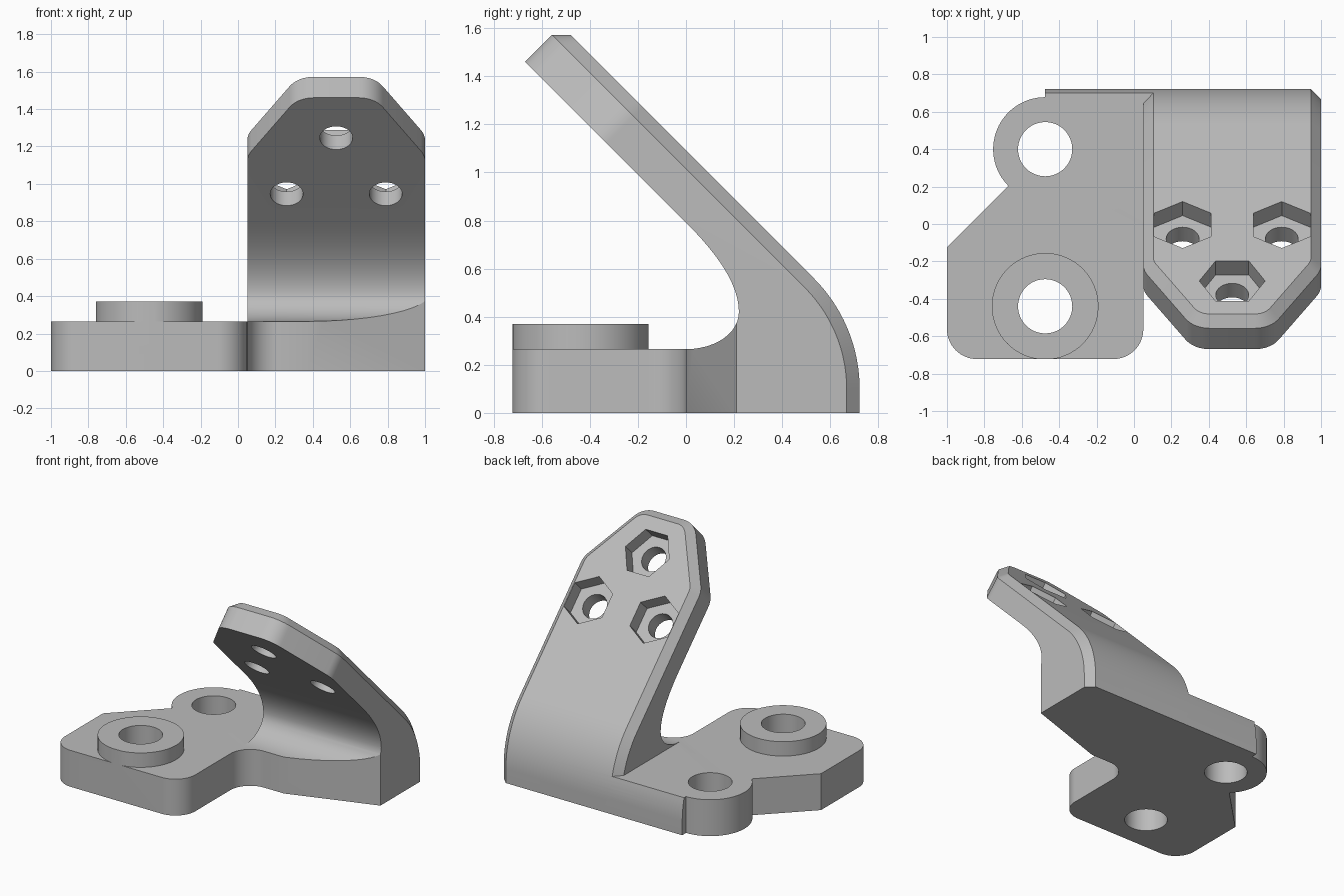
import bpy, bmesh, math
from mathutils import Vector
from mathutils.geometry import interpolate_bezier

if "Cube" in bpy.data.objects:
    bpy.data.objects.remove(bpy.data.objects["Cube"])

grey = bpy.data.materials.new("plain grey")
grey.use_nodes = True
grey.diffuse_color = (0.5, 0.5, 0.5, 1)
grey.node_tree.nodes["Principled BSDF"].inputs["Base Color"].default_value = (0.5, 0.5, 0.5, 1)

THICK = 0.265                      # base plate height
BACK = 0.722                       # rear limit; the front is mirrored
MID_X, HALF_W = 0.525, 0.475       # arm centre and half width
CHAMFER = 0.054
BEND_R, BEND_Y, BEND_Z = 0.65, BACK - 0.65, 0.10
UP = Vector((0, -1, 1)).normalized()
OUT = Vector((0, 1, 1)).normalized()
D_OUT = (BEND_Y + BEND_Z) / math.sqrt(2) + BEND_R
D_IN = D_OUT - 0.212
TIP_S = 1.506                      # arm tip distance along UP


def arc(cx, cy, r, a0, a1, n=16):
    angles = [math.radians(a0 + (a1 - a0) * i / n) for i in range(n + 1)]
    return [(cx + r * math.cos(a), cy + r * math.sin(a)) for a in angles]


def make_object(name, bm):
    bmesh.ops.recalc_face_normals(bm, faces=bm.faces)
    mesh = bpy.data.meshes.new(name)
    bm.to_mesh(mesh)
    bm.free()
    mesh.materials.append(grey)
    ob = bpy.data.objects.new(name, mesh)
    bpy.context.collection.objects.link(ob)
    return ob


def prism(name, points, place, lo, hi):
    """Closed prism: place(a, b, h) gives the position of a profile point."""
    bm = bmesh.new()
    rings = [[bm.verts.new(place(a, b, h)) for a, b in points] for h in (lo, hi)]
    for ring in rings:
        bm.faces.new(ring)
    for i in range(len(points)):
        bm.faces.new((rings[0][i - 1], rings[0][i], rings[1][i], rings[1][i - 1]))
    return make_object(name, bm)


def vertical(a, b, h):
    return (a, b, h)


def sideways(a, b, h):
    return (h, a, b)


def through_arm(a, b, h):
    return Vector((a, 0, 0)) + UP * b + OUT * h


def combine(target, other, operation):
    mod = target.modifiers.new("combine", 'BOOLEAN')
    mod.operation, mod.solver, mod.object = operation, 'EXACT', other
    bpy.ops.object.select_all(action='DESELECT')
    bpy.context.view_layer.objects.active = target
    target.select_set(True)
    bpy.ops.object.modifier_apply(modifier=mod.name)
    bpy.data.objects.remove(other)


# Base plate with rounded front corners, ear and inner fillet
outline = (arc(-0.84, 0.16 - BACK, 0.16, 180, 270)
           + arc(-0.11, 0.16 - BACK, 0.16, 270, 360)
           + arc(0.21, -0.16, 0.16, 180, 90)
           + [(0.21, 0.6), (-0.475, 0.6)]
           + arc(-0.475, 0.4, 0.278, 90, 225, 32)
           + [(-1, -0.125)])
body = prism("bracket_body", outline, vertical, 0, THICK)

# Raised boss, flush with the front of the plate
ring = [(x, max(y, -BACK)) for x, y in arc(-0.475, -0.44, 0.285, 0, 360, 64)[:-1]]
boss = prism("boss", ring, vertical, 0.1, 0.37)

# Rear lip, following the outer bend of the arm
lip_top = math.degrees(math.asin((THICK - BEND_Z) / BEND_R))
lip = prism("rear_lip", [(0.4, 0), (BACK, 0)] + arc(BEND_Y, BEND_Z, BEND_R, 0, lip_top, 6)
            + [(0.4, THICK)], sideways, -0.475, 0.2)

# Arm: stations of (half width, inner, middle, outer half width, outer)
stations = []
root = [Vector(p) for p in ((0, 0, THICK), (0, 0.12, THICK), (0, 0.22, 0.33), (0, 0.22, 0.42))]
upper = [Vector((0, 0.22, 0.42)), Vector((0, 0.22, 0.54)),
         UP * 0.39 + OUT * D_IN, UP * 0.557 + OUT * D_IN]
inner = interpolate_bezier(*root, 13) + interpolate_bezier(*upper, 13)[1:]
middle = arc(BEND_Y, BEND_Z, BEND_R - CHAMFER, 0, 45, 24)
outer = arc(BEND_Y, BEND_Z, BEND_R, 0, 45, 24)
stations.append((HALF_W, Vector((0, 0, 0)), Vector((0, BACK - CHAMFER, 0)),
                 HALF_W - CHAMFER, Vector((0, BACK, 0))))
for p, m, o in zip(inner, middle, outer):
    stations.append((HALF_W, p, Vector((0, *m)), HALF_W - CHAMFER, Vector((0, *o))))

# Tapered tip with rounded corners
taper, r = math.degrees(math.atan2(0.27, 0.438)), 0.15
corner = (HALF_W - r, 1.068 - r * math.tan(math.radians(taper / 2)))
crown = (0.205 - r * math.tan(math.radians((90 - taper) / 2)), TIP_S - r)
for (cw, cs), a0, a1 in ((corner, 0, taper), (crown, taper, 90)):
    for (w, s), (wo, so) in zip(arc(cw, cs, r, a0, a1, 8), arc(cw, cs, r - CHAMFER, a0, a1, 8)):
        stations.append((w, UP * s + OUT * D_IN, UP * s + OUT * (D_OUT - CHAMFER),
                         wo, UP * so + OUT * D_OUT))

bm = bmesh.new()
loops = []
for w, p, m, wo, o in stations:
    row = ((-w, p), (w, p), (w, m), (wo, o), (-wo, o), (-w, m))
    loops.append([bm.verts.new((MID_X + x, v.y, v.z)) for x, v in row])
for a, b in zip(loops, loops[1:]):
    for i in range(6):
        bm.faces.new((a[i - 1], a[i], b[i], b[i - 1]))
bm.faces.new(loops[0])
end = loops[-1]
bm.faces.new((end[0], end[1], end[2], end[5]))
bm.faces.new((end[5], end[2], end[3], end[4]))
arm = make_object("arm", bm)

# Slanted front of the arm foot
wedge = prism("foot_cutter", [(0.37, 0), (0.37, -0.1), (1.2, -0.1), (1.2, 0.277)],
              vertical, -0.1, 0.42)
combine(arm, wedge, 'DIFFERENCE')

# Arm holes with hexagonal nut pockets
for x, s, turn in ((MID_X - 0.265, 0.778, 30), (MID_X + 0.265, 0.778, 30), (MID_X, 1.202, 0)):
    hole = prism("hole_cutter", arc(x, s, 0.088, 0, 360, 40)[:-1], through_arm, 0.4, 0.9)
    combine(arm, hole, 'DIFFERENCE')
    pocket = prism("pocket_cutter", arc(x, s, 0.176, turn, turn + 360, 6)[:-1],
                   through_arm, D_OUT - 0.106, 0.9)
    combine(arm, pocket, 'DIFFERENCE')

# Join the parts and drill the plate
for part in (boss, lip, arm):
    combine(body, part, 'UNION')
for y in (0.4, -0.44):
    drill = prism("drill_cutter", arc(-0.475, y, 0.145, 0, 360, 48)[:-1], vertical, -0.1, 0.6)
    combine(body, drill, 'DIFFERENCE')

bpy.ops.object.shade_smooth_by_angle(angle=math.radians(25))
